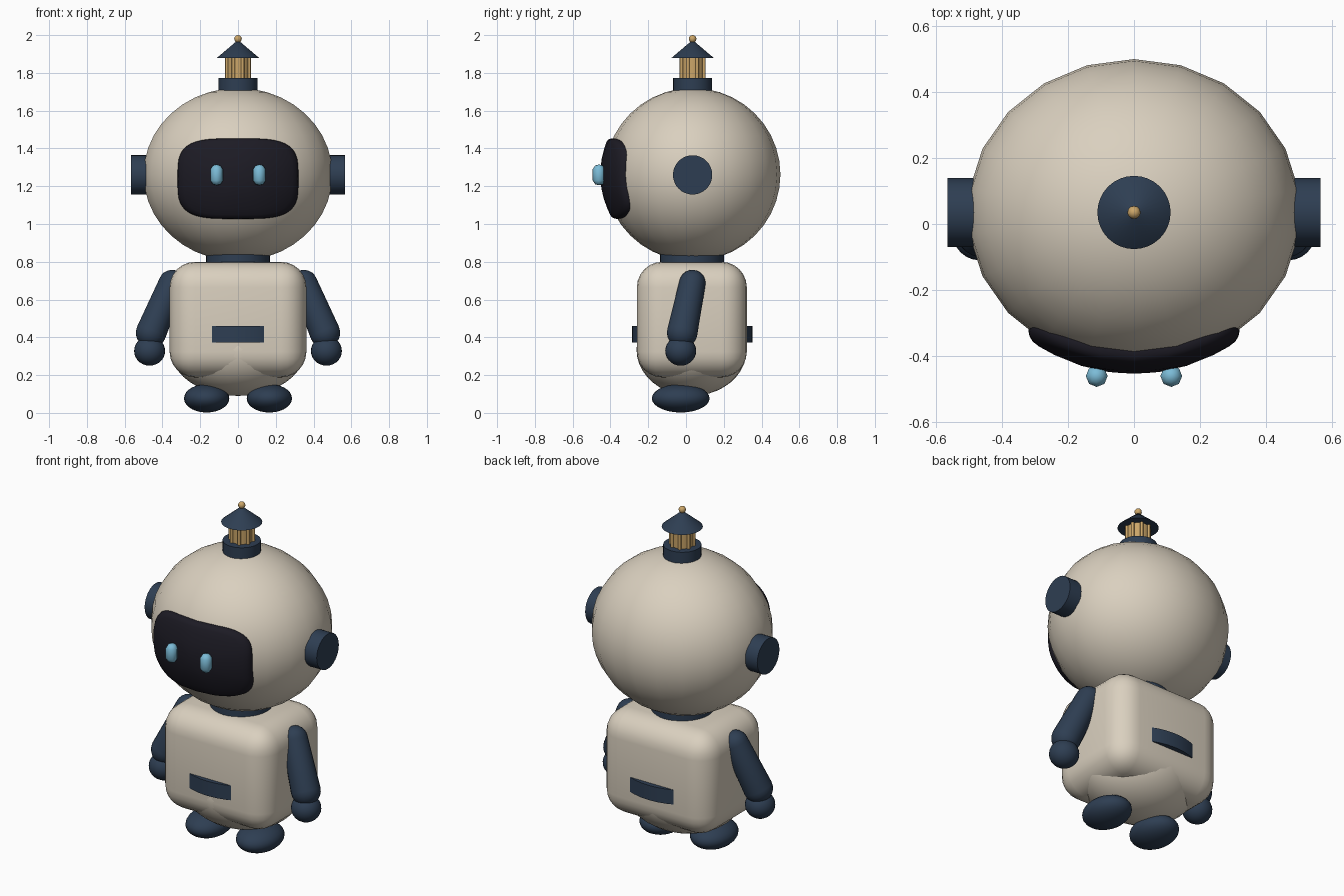
import bpy, bmesh, math
from mathutils import Vector

if "Cube" in bpy.data.objects:
    bpy.data.objects.remove(bpy.data.objects["Cube"])

CY = 0.035  # depth of the main axis


def material(name, rgb):
    m = bpy.data.materials.new(name)
    m.diffuse_color = (*rgb, 1)
    m.use_nodes = True
    m.node_tree.nodes["Principled BSDF"].inputs["Base Color"].default_value = m.diffuse_color
    return m


CREAM = material("cream", (0.70, 0.63, 0.52))
NAVY = material("navy", (0.027, 0.048, 0.085))
BLACK = material("visor_black", (0.012, 0.011, 0.018))
BLUE = material("eye_blue", (0.20, 0.50, 0.68))
GOLD = material("gold", (0.60, 0.38, 0.14))


def finish(name, bm, mat, angle=40):
    bmesh.ops.recalc_face_normals(bm, faces=bm.faces)
    me = bpy.data.meshes.new(name)
    bm.to_mesh(me)
    bm.free()
    ob = bpy.data.objects.new(name, me)
    bpy.context.collection.objects.link(ob)
    me.materials.append(mat)
    bpy.ops.object.select_all(action='DESELECT')
    bpy.context.view_layer.objects.active = ob
    ob.select_set(True)
    bpy.ops.object.shade_smooth_by_angle(angle=math.radians(angle))
    return ob


def ellipsoid(name, mat, loc, radii, seg=24, rings=14):
    bm = bmesh.new()
    bmesh.ops.create_uvsphere(bm, u_segments=seg, v_segments=rings, radius=1)
    bmesh.ops.scale(bm, vec=radii, verts=bm.verts)
    bmesh.ops.translate(bm, vec=loc, verts=bm.verts)
    return finish(name, bm, mat, 60)


def lathe(name, mat, profile, start, axis=(0, 0, 1), seg=32, scale=(1, 1, 1), angle=40):
    """Spin (radius, height) points round an axis; radius 0 closes to a tip."""
    bm = bmesh.new()
    rings = []
    for r, h in profile:
        n = seg if r > 0 else 1
        rings.append([bm.verts.new((r * math.cos(2 * math.pi * i / seg),
                                    r * math.sin(2 * math.pi * i / seg), h)) for i in range(n)])
    for a, b in zip(rings, rings[1:]):
        for i in range(seg):
            j = (i + 1) % seg
            if len(a) == 1:
                bm.faces.new((a[0], b[j], b[i]))
            elif len(b) == 1:
                bm.faces.new((a[i], a[j], b[0]))
            else:
                bm.faces.new((a[i], a[j], b[j], b[i]))
    for ring in (rings[0], rings[-1]):
        if len(ring) > 1:
            bm.faces.new(ring)
    rot = Vector((0, 0, 1)).rotation_difference(Vector(axis)).to_matrix()
    for v in bm.verts:
        p = Vector((v.co.x * scale[0], v.co.y * scale[1], v.co.z * scale[2]))
        v.co = rot @ p + Vector(start)
    return finish(name, bm, mat, angle)


def capsule(r0, r1, length, steps=6):
    """Profile with a round cap at each end, radii r0 to r1."""
    q = [math.pi / 2 * i / steps for i in range(steps + 1)]
    low = [(r0 * math.sin(a) if a else 0, -r0 * math.cos(a)) for a in q]
    high = [(r1 * math.sin(a) if a else 0, length + r1 * math.cos(a)) for a in reversed(q)]
    return low + high


# Head
HEAD, HR = Vector((0, CY, 1.262)), Vector((0.505, 0.465, 0.458))
ellipsoid("head", CREAM, HEAD, HR, 22, 20)

# Visor: rounded-rectangle shell that follows the head
bm = bmesh.new()
N, CZ = 48, 1.24
steps = [(0.25, 0.024), (0.5, 0.024), (0.75, 0.024), (0.9, 0.025), (0.96, 0.023),
         (0.99, 0.014), (1.0, 0.0), (0.97, -0.03)]


def visor_point(u, v, off):
    x, z = u, CZ + v
    k = 1 - (x / HR.x) ** 2 - ((z - HEAD.z) / HR.z) ** 2
    return (x, CY - HR.y * math.sqrt(k) - off, z)


def power(c):
    return math.copysign(abs(c) ** (2 / 3.7), c)


centre = bm.verts.new(visor_point(0, 0, 0.024))
prev = None
for t, off in steps:
    ring = []
    for i in range(N):
        a = 2 * math.pi * i / N
        ring.append(bm.verts.new(visor_point(0.32 * t * power(math.cos(a)),
                                             0.213 * t * power(math.sin(a)), off)))
    for i in range(N):
        j = (i + 1) % N
        if prev is None:
            bm.faces.new((centre, ring[i], ring[j]))
        else:
            bm.faces.new((prev[i], ring[i], ring[j], prev[j]))
    prev = ring
finish("visor", bm, BLACK, 60)

# Lantern on top: collar, lamp with posts, roof and finial
lathe("lantern_collar", NAVY, [(0.103, 1.68), (0.103, 1.773)], (0, CY, 0))
lathe("lantern_lamp", GOLD, [(0.06, 1.765), (0.06, 1.885)], (0, CY, 0), seg=24)
for i in range(8):
    a = math.pi / 4 * (i + 0.5)
    lathe("lantern_post", GOLD, [(0.009, 1.765), (0.009, 1.885)],
          (0.064 * math.cos(a), CY + 0.064 * math.sin(a), 0), seg=8, angle=60)
lathe("lantern_roof", NAVY, [(0.111, 1.88), (0.012, 1.964), (0, 1.966)], (0, CY, 0))
ellipsoid("finial", GOLD, (0, CY, 1.98), (0.02, 0.02, 0.02), 12, 8)

# Neck and belly
lathe("neck", NAVY, [(0.17, 0.74), (0.17, 0.84)], (0, 0.032, 0))
ellipsoid("belly", CREAM, (0, 0.03, 0.335), (0.358, 0.292, 0.245), 32, 20)

# Body: rounded box
bm = bmesh.new()
bmesh.ops.create_cube(bm, size=1)
bmesh.ops.scale(bm, vec=(0.724, 0.582, 0.612), verts=bm.verts)
bmesh.ops.translate(bm, vec=(0, 0.031, 0.494), verts=bm.verts)
bmesh.ops.bevel(bm, geom=bm.edges[:], offset=0.135, segments=6, profile=0.5, affect='EDGES')
finish("body", bm, CREAM, 60)

# Belt: oval band that shows only at the front and back
lathe("belt", NAVY, [(1, 0.373), (1, 0.46)], (0, 0.032, 0), seg=40, scale=(0.347, 0.319, 1))

# Paired parts
for s, side in ((1, "right"), (-1, "left")):
    lathe(side + "_ear", NAVY, [(0.104, 0.44), (0.104, 0.566)], (0, CY, 1.26), axis=(s, 0, 0))
    lathe(side + "_eye", BLUE, [(0, -0.055), (0.02, -0.05), (0.033, -0.03), (0.033, 0.03),
                                (0.02, 0.05), (0, 0.055)],
          (s * 0.113, -0.461, 1.26), seg=8, angle=75)
    top, end = Vector((s * 0.35, 0.034, 0.687)), Vector((s * 0.46, -0.02, 0.425))
    lathe(side + "_arm", NAVY, capsule(0.07, 0.081, (end - top).length), top,
          axis=(end - top).normalized(), seg=24, angle=60)
    ellipsoid(side + "_hand", NAVY, (s * 0.468, -0.028, 0.328), (0.082, 0.082, 0.078))
    ellipsoid(side + "_foot", NAVY, (s * 0.166, -0.028, 0.077), (0.12, 0.153, 0.075))
